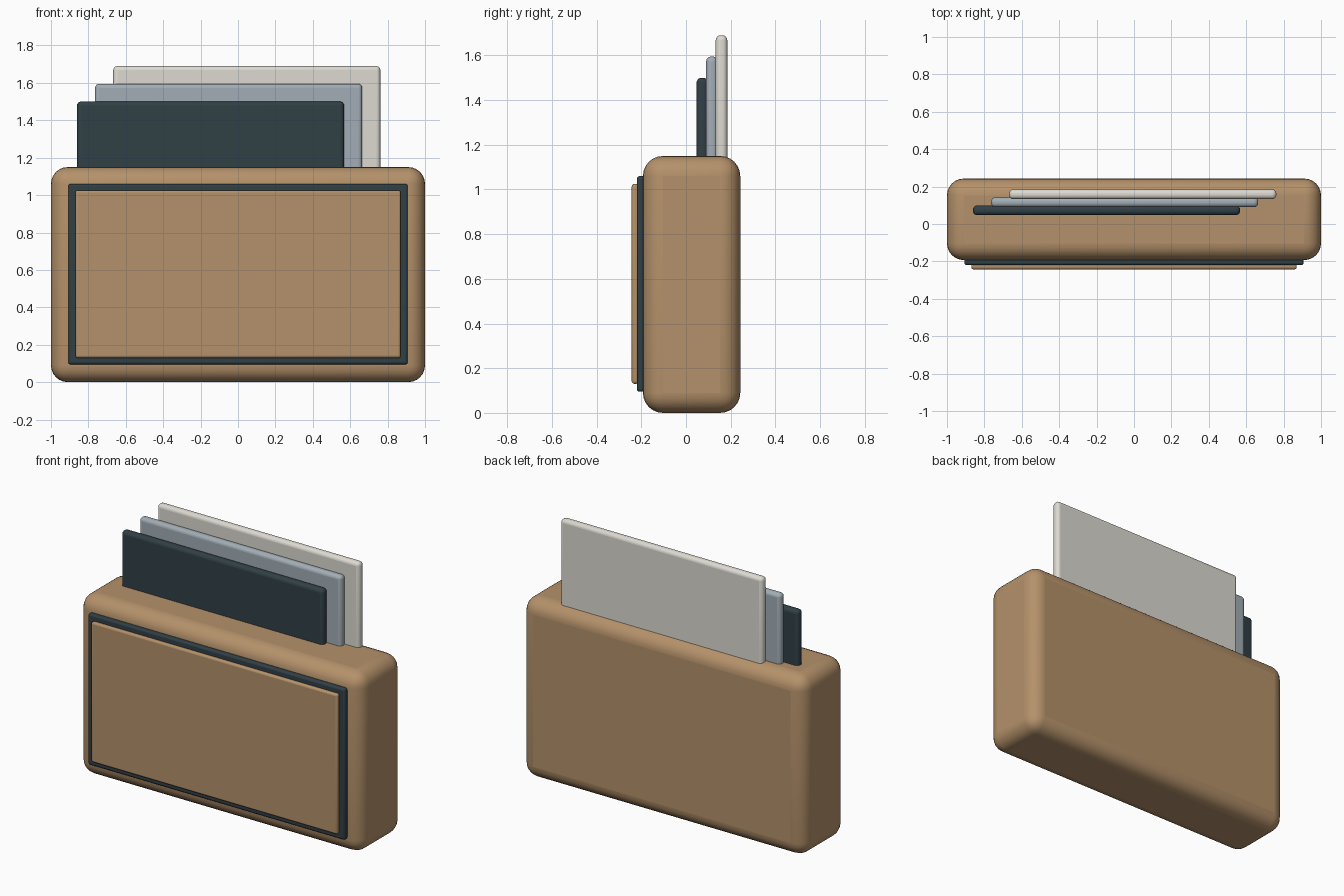
import bpy, math

if "Cube" in bpy.data.objects:
    bpy.data.objects.remove(bpy.data.objects["Cube"])


def mat(name, rgb):
    m = bpy.data.materials.new(name)
    m.diffuse_color = (*rgb, 1)
    m.use_nodes = True
    m.node_tree.nodes["Principled BSDF"].inputs["Base Color"].default_value = m.diffuse_color
    return m


tan = mat("tan", (0.46, 0.285, 0.145))
dark = mat("dark_slate", (0.03, 0.05, 0.06))
grey = mat("blue_grey", (0.36, 0.42, 0.46))
cream = mat("cream", (0.72, 0.70, 0.64))


def rounded_box(name, x, y, z, radius, material, segments=4):
    """Box spanning the given (min, max) ranges, with rounded edges."""
    spans = (x, y, z)
    bpy.ops.mesh.primitive_cube_add(size=1, location=[(a + b) / 2 for a, b in spans])
    ob = bpy.context.object
    ob.name = name
    ob.scale = [b - a for a, b in spans]
    bpy.ops.object.transform_apply(location=False, rotation=False, scale=True)
    bev = ob.modifiers.new("round", 'BEVEL')
    bev.width = radius
    bev.segments = segments
    ob.data.materials.append(material)
    bpy.ops.object.shade_smooth_by_angle(angle=math.radians(35))
    return ob


# Holder body
rounded_box("holder_body", (-1, 1), (-0.193, 0.243), (0, 1.15), 0.09, tan, 6)

# Dark border and raised panel on the front
rounded_box("front_border", (-0.907, 0.907), (-0.22, -0.18), (0.095, 1.06), 0.012, dark, 3)
rounded_box("front_panel", (-0.87, 0.87), (-0.243, -0.212), (0.13, 1.025), 0.012, tan, 3)

# Three staggered cards rising out of the top
for i, (name, m) in enumerate((("card_front", dark), ("card_middle", grey), ("card_back", cream))):
    cx, cy, top = -0.147 + 0.097 * i, 0.073 + 0.043 * i, 1.5 + 0.095 * i
    rounded_box(name, (cx - 0.714, cx + 0.714), (cy - 0.026, cy + 0.026),
                (top - 0.95, top), 0.022, m)
